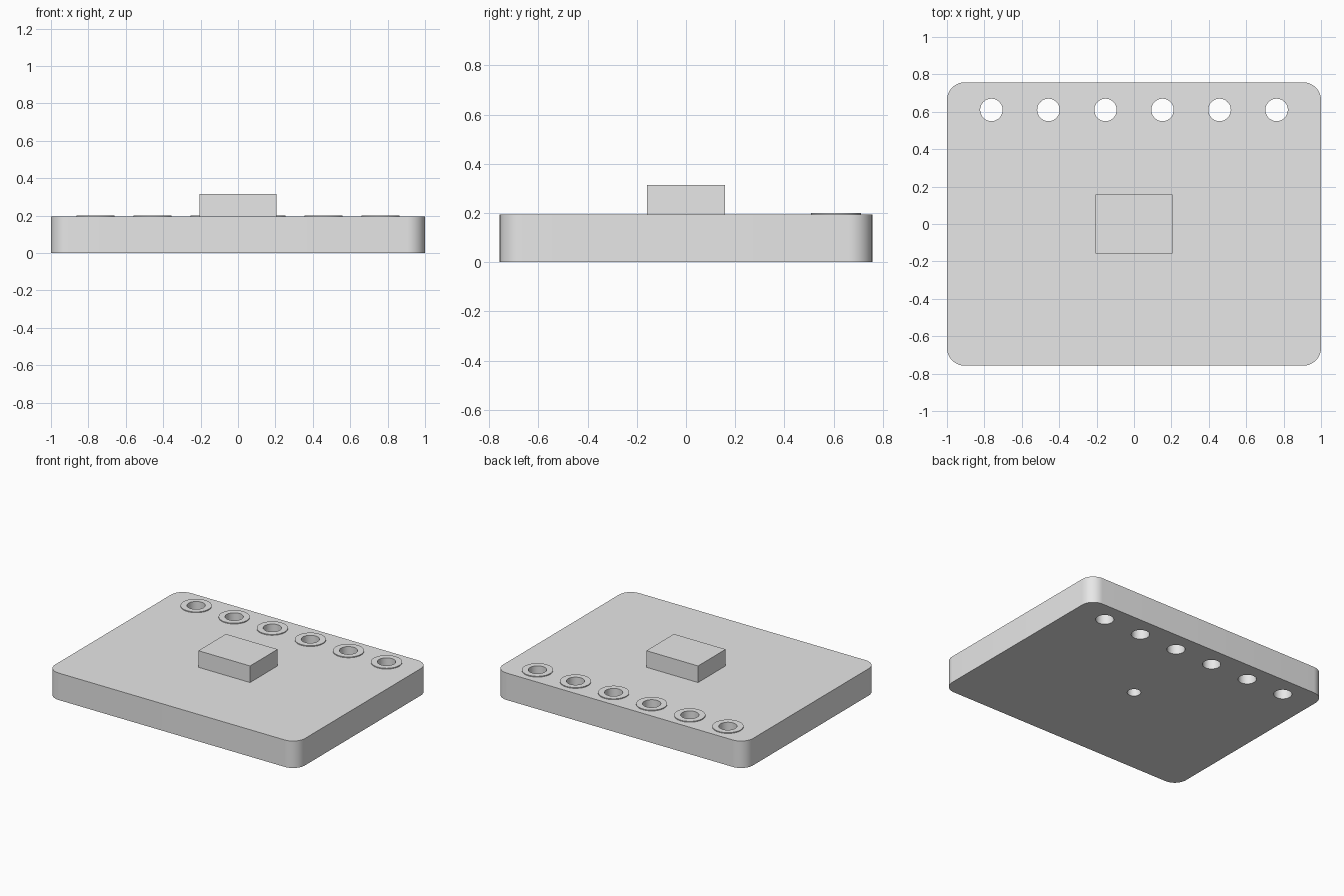
import bpy, bmesh, math
from mathutils import Matrix

cube = bpy.data.objects.get("Cube")
if cube:
    bpy.data.objects.remove(cube, do_unlink=True)

BOARD_TOP, PAD_TOP, CHIP_TOP = 0.195, 0.201, 0.315
HOLE_Y, PITCH = 0.61, 0.305

grey = bpy.data.materials.new("light_grey")
grey.use_nodes = True
grey.diffuse_color = (0.8, 0.8, 0.8, 1)
grey.node_tree.nodes["Principled BSDF"].inputs["Base Color"].default_value = (0.8, 0.8, 0.8, 1)


def finish(name, bm):
    mesh = bpy.data.meshes.new(name)
    bm.to_mesh(mesh)
    bm.free()
    mesh.materials.append(grey)
    obj = bpy.data.objects.new(name, mesh)
    bpy.context.collection.objects.link(obj)
    return obj


def box(name, width, depth, z0, z1, corner=0):
    bm = bmesh.new()
    size = Matrix.Diagonal((width, depth, z1 - z0, 1))
    bmesh.ops.create_cube(bm, matrix=Matrix.Translation((0, 0, (z0 + z1) / 2)) @ size)
    if corner:
        upright = [e for e in bm.edges
                   if abs(e.verts[0].co.z - e.verts[1].co.z) > 0.01]
        bmesh.ops.bevel(bm, geom=upright, offset=corner, segments=12,
                        profile=0.5, affect='EDGES')
    return finish(name, bm)


def cylinders(name, discs, z0, z1):
    bm = bmesh.new()
    for x, y, radius in discs:
        bmesh.ops.create_cone(bm, cap_ends=True, segments=48, radius1=radius,
                              radius2=radius, depth=z1 - z0,
                              matrix=Matrix.Translation((x, y, (z0 + z1) / 2)))
    return finish(name, bm)


def activate(obj):
    bpy.ops.object.select_all(action='DESELECT')
    obj.select_set(True)
    bpy.context.view_layer.objects.active = obj


def cut(obj, cutter):
    mod = obj.modifiers.new("holes", 'BOOLEAN')
    mod.operation = 'DIFFERENCE'
    mod.solver = 'EXACT'
    mod.object = cutter
    activate(obj)
    bpy.ops.object.modifier_apply(modifier=mod.name)


# Rounded board, raised pads and central block
hole_xs = [(i - 2.5) * PITCH for i in range(6)]
board = box("board", 2, 1.515, 0, BOARD_TOP, corner=0.095)
pads = cylinders("pin_pads", [(x, HOLE_Y, 0.102) for x in hole_xs], BOARD_TOP, PAD_TOP)
box("central_block", 0.414, 0.316, BOARD_TOP, CHIP_TOP)

# Row of through holes, plus a small hole beneath the block
pin_cutter = cylinders("pin_hole_cutter", [(x, HOLE_Y, 0.06) for x in hole_xs], -0.1, 0.4)
centre_cutter = cylinders("centre_hole_cutter", [(0, 0, 0.045)], -0.1, 0.4)
cut(board, pin_cutter)
cut(board, centre_cutter)
cut(pads, pin_cutter)
for cutter in (pin_cutter, centre_cutter):
    bpy.data.objects.remove(cutter, do_unlink=True)

# Smooth corners and hole walls, sharp rims
for obj in (board, pads):
    activate(obj)
    bpy.ops.object.shade_smooth_by_angle(angle=math.radians(30))
